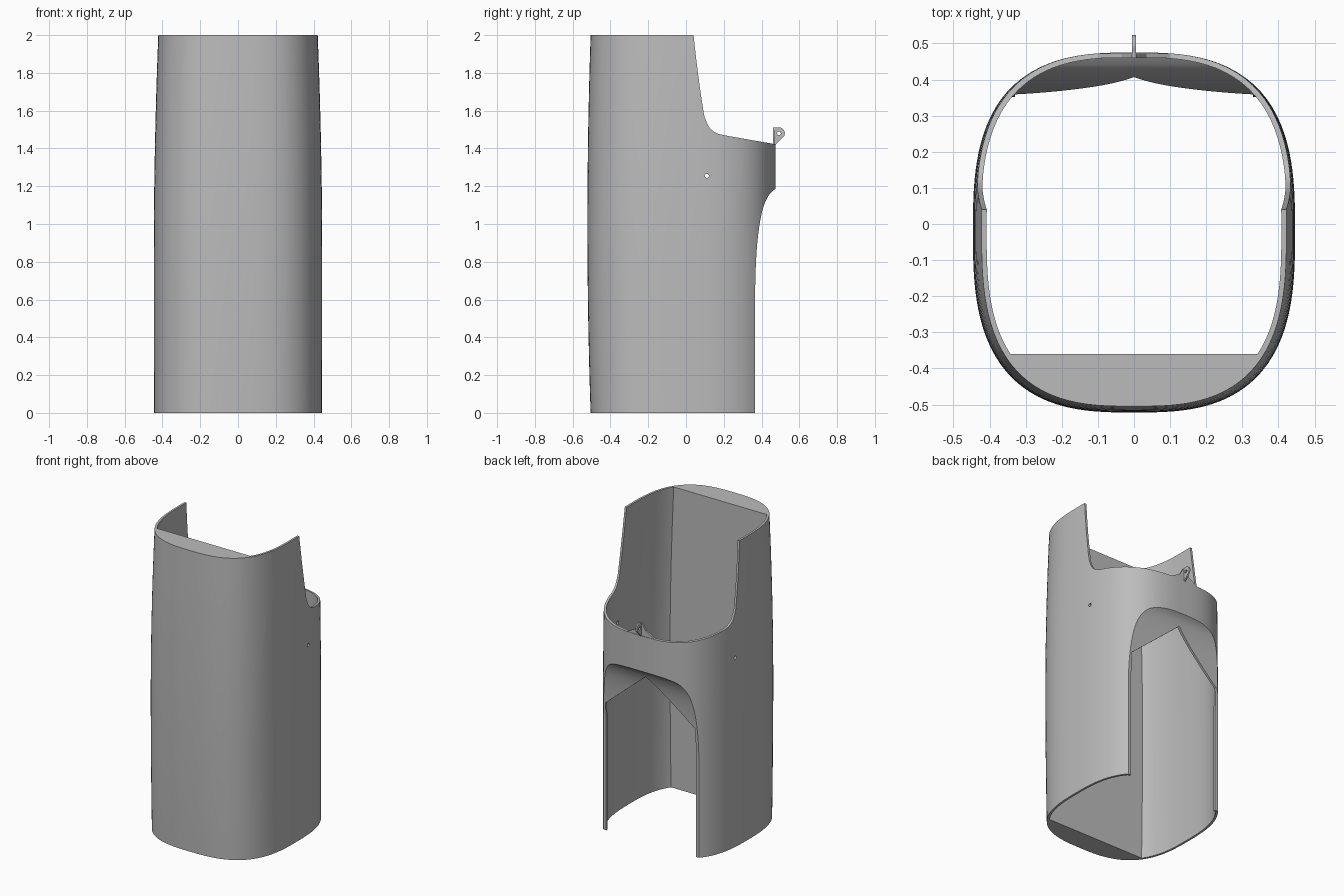
import bpy, bmesh, math
from mathutils import Vector

cube = bpy.data.objects.get("Cube")
if cube:
    bpy.data.objects.remove(cube, do_unlink=True)

grey = bpy.data.materials.new("plain grey")
grey.use_nodes = True
COLOUR = (0.5, 0.5, 0.5, 1)
grey.diffuse_color = COLOUR
for node in grey.node_tree.nodes:
    if node.type == 'BSDF_PRINCIPLED':
        node.inputs["Base Color"].default_value = COLOUR

WALL = 0.014
CENTRE_Y = -0.02
SIDES = 120


def make_loft(name, rings):
    """Skin a list of equal-length closed rings and cap both ends."""
    bm = bmesh.new()
    rows = [[bm.verts.new(p) for p in ring] for ring in rings]
    count = len(rows[0])
    for low, high in zip(rows, rows[1:]):
        for i in range(count):
            j = (i + 1) % count
            bm.faces.new((low[i], low[j], high[j], high[i]))
    bm.faces.new(rows[0][::-1])
    bm.faces.new(rows[-1])
    bmesh.ops.recalc_face_normals(bm, faces=bm.faces)
    mesh = bpy.data.meshes.new(name)
    bm.to_mesh(mesh)
    bm.free()
    mesh.materials.append(grey)
    obj = bpy.data.objects.new(name, mesh)
    bpy.context.collection.objects.link(obj)
    return obj


def prism(name, outline, axis, lo, hi):
    """Extrude a 2D outline along x (outline is y,z) or y (outline is x,z)."""
    if axis == 'x':
        rings = [[(d, u, v) for u, v in outline] for d in (lo, hi)]
    else:
        rings = [[(u, d, v) for u, v in outline] for d in (lo, hi)]
    return make_loft(name, rings)


def circle(cy, cz, r, start=0, end=360, steps=24):
    angles = [math.radians(start + (end - start) * i / steps) for i in range(steps)]
    return [(cy + r * math.cos(a), cz + r * math.sin(a)) for a in angles]


def smooth_path(points, steps=6):
    """Catmull-Rom curve through the points."""
    pts = [Vector(p) for p in points]
    pts = [pts[0]] + pts + [pts[-1]]
    out = []
    for a, b, c, d in zip(pts, pts[1:], pts[2:], pts[3:]):
        for i in range(steps):
            t = i / steps
            p = b + (c - a) * t / 2
            p += (a - b * 2.5 + c * 2 - d / 2) * t ** 2
            p += (b * 1.5 - a / 2 - c * 1.5 + d / 2) * t ** 3
            out.append(tuple(p))
    return out + [tuple(pts[-1])]


def cut(obj, cutter):
    mod = obj.modifiers.new("cut", 'BOOLEAN')
    mod.operation = 'DIFFERENCE'
    mod.solver = 'EXACT'
    mod.object = cutter
    cutter.hide_render = True
    bpy.context.view_layer.objects.active = obj
    bpy.ops.object.modifier_apply(modifier=mod.name)
    bpy.data.objects.remove(cutter, do_unlink=True)


def section(z, inset):
    """Rounded-square ring, bowed gently along its height."""
    half_x = 0.446 - 0.024 * (max(0, z - 0.8) / 1.2) ** 2 - inset
    front = 0.502 - 0.017 * (z - 1) ** 2 - inset
    back = 0.495 - inset
    power = 2.85
    ring = []
    for i in range(SIDES):
        a = math.tau * i / SIDES
        c, s = math.cos(a), math.sin(a)
        half_y = back if s > 0 else front
        r = (abs(c / half_x) ** power + abs(s / half_y) ** power) ** (-1 / power)
        ring.append((r * c, CENTRE_Y + r * s, z))
    return ring


def tube(name, lo, hi, inset):
    steps = 20
    return make_loft(name, [section(lo + (hi - lo) * i / steps, inset)
                            for i in range(steps + 1)])


def smooth(obj):
    bpy.ops.object.select_all(action='DESELECT')
    obj.select_set(True)
    bpy.context.view_layer.objects.active = obj
    bpy.ops.object.shade_smooth_by_angle(angle=math.radians(30))


# Recess under the back, swept sideways
recess = smooth_path([(0.366, 0.5), (0.367, 0.7), (0.375, 0.87), (0.39, 1.0),
                      (0.41, 1.09), (0.44, 1.155), (0.478, 1.19)])


def recess_prism(name, dy, dz):
    line = [(y + dy, z + dz) for y, z in recess]
    outline = [(0.366 + dy, -0.3)] + line + [(0.8, 1.19 + dz), (0.8, -0.3)]
    return prism(name, outline, 'x', -0.8, 0.8)


shell = tube("shell", 0, 2, 0)
cut(shell, recess_prism("recess_cutter", 0, 0))

# Hollow inside, leaving a solid flat-backed front and a thin recess wall
cavity = tube("cavity", -0.1, 2.1, WALL)
cut(cavity, recess_prism("inner_recess_cutter", -WALL, 0.011))
front_block = [(-0.8, -0.5), (-0.36, -0.5), (-0.36, 2.5), (-0.8, 2.5)]
cut(cavity, prism("front_block", front_block, 'x', -0.9, 0.9))
cut(shell, cavity)

# Stepped opening above the back
step = smooth_path([(0.04, 2.0), (0.063, 1.8), (0.092, 1.6), (0.103, 1.555),
                    (0.125, 1.51), (0.16, 1.482), (0.2, 1.47)])
step = [(0.03, 2.1)] + step + [(0.475, 1.422), (0.8, 1.37), (0.8, 2.1)]
cut(shell, prism("step_cutter", step, 'x', -0.83, 0.83))

# Gabled doorway through the recess wall
door = [(-0.33, -0.2), (0.33, -0.2), (0.33, 0.85), (0, 1.13), (-0.33, 0.85)]
cut(shell, prism("door_cutter", door, 'y', 0.2, 0.85))

# Small pin holes on both sides
cut(shell, prism("pin_cutter", circle(0.11, 1.255, 0.011), 'x', -0.7, 0.7))
smooth(shell)

# Pointed upstand on the back rim
peak = [(-0.1, 1.41), (0.1, 1.41), (0.1, 1.424), (0.035, 1.46), (0.006, 1.51),
        (-0.006, 1.51), (-0.035, 1.46), (-0.1, 1.424)]
upstand = prism("rim_upstand", peak, 'y', 0.46, 0.472)

# Thin lug with an eye
lug_outline = [(0.466, 1.42), (0.474, 1.42)] + circle(0.491, 1.48, 0.032, -35, 110)
lug_outline += [(0.479, 1.51), (0.466, 1.51)]
lug = prism("rim_lug", lug_outline, 'x', -0.005, 0.005)
cut(lug, prism("eye_cutter", circle(0.492, 1.48, 0.01), 'x', -0.1, 0.1))
smooth(lug)
